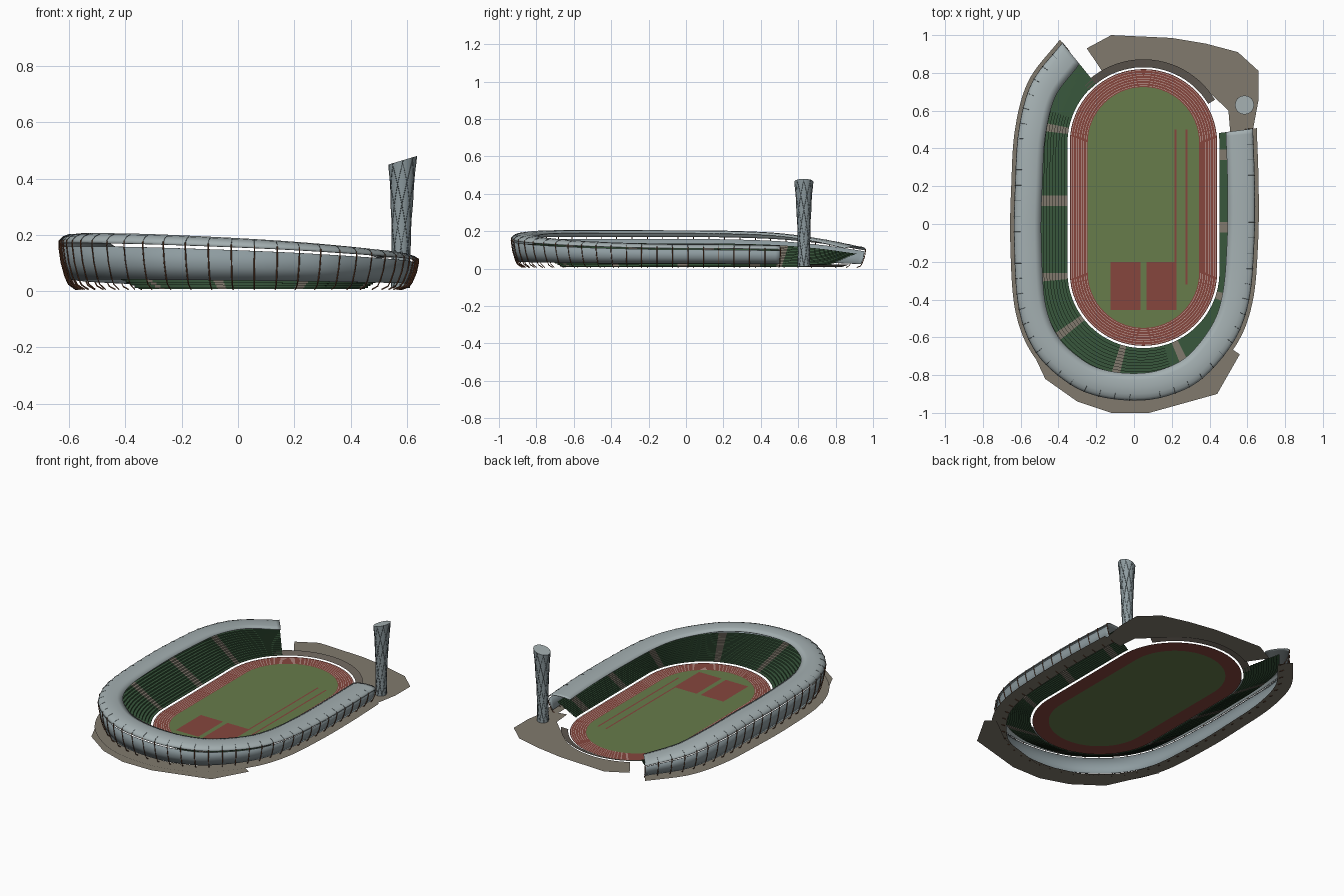
import bpy
import bmesh
import math
from mathutils import Vector

cube = bpy.data.objects.get("Cube")
if cube:
    bpy.data.objects.remove(cube, do_unlink=True)


def material(name, r, g, b):
    m = bpy.data.materials.new(name)
    m.use_nodes = True
    m.diffuse_color = (r, g, b, 1)
    m.node_tree.nodes["Principled BSDF"].inputs["Base Color"].default_value = (r, g, b, 1)
    return m


STEEL = material("pale steel", 0.37, 0.43, 0.44)
PANEL = material("blue grey panel", 0.27, 0.33, 0.35)
DARK = material("dark steel", 0.10, 0.13, 0.14)
RUST = material("rust brown", 0.17, 0.065, 0.03)
SEAT = material("seat green", 0.04, 0.095, 0.045)
PAVING = material("taupe paving", 0.22, 0.195, 0.155)
BANK = material("dark paving", 0.14, 0.12, 0.10)
GRASS = material("grass green", 0.135, 0.20, 0.07)
TRACK = material("track red", 0.24, 0.062, 0.048)
LINE = material("lane white", 0.65, 0.52, 0.48)


def mesh_object(name, verts, faces, mats):
    me = bpy.data.meshes.new(name)
    me.from_pydata(verts, [], faces)
    for m in mats:
        me.materials.append(m)
    ob = bpy.data.objects.new(name, me)
    bpy.context.collection.objects.link(ob)
    return ob


def grid(name, rows, mats, closed=False, rule=None):
    """Skin a list of equal-length point rows."""
    n, w = len(rows), len(rows[0])
    faces, index = [], []
    for i in range(n if closed else n - 1):
        k = (i + 1) % n
        for j in range(w - 1):
            faces.append((i * w + j, i * w + j + 1, k * w + j + 1, k * w + j))
            index.append(rule(i) if rule else 0)
    ob = mesh_object(name, [p for row in rows for p in row], faces, mats)
    ob.data.polygons.foreach_set("material_index", index)
    return ob


def tubes(name, paths, radius, mat):
    """Thin square bars along several paths."""
    cu = bpy.data.curves.new(name, "CURVE")
    cu.dimensions = "3D"
    cu.bevel_depth = radius
    cu.bevel_resolution = 0
    for path in paths:
        sp = cu.splines.new("POLY")
        sp.points.add(len(path) - 1)
        for q, p in zip(sp.points, path):
            q.co = (*p, 1)
    tmp = bpy.data.objects.new(name + "_path", cu)
    bpy.context.collection.objects.link(tmp)
    bpy.context.view_layer.update()
    me = bpy.data.meshes.new_from_object(tmp)
    bpy.data.objects.remove(tmp, do_unlink=True)
    me.materials.clear()
    me.materials.append(mat)
    bpy.context.collection.objects.link(bpy.data.objects.new(name, me))


def smooth(ob, angle=40):
    bpy.ops.object.select_all(action="DESELECT")
    ob.select_set(True)
    bpy.context.view_layer.objects.active = ob
    bpy.ops.object.shade_smooth_by_angle(angle=math.radians(angle))


def flat(name, outline, z, mat):
    ob = mesh_object(name, [(x, y, z) for x, y in outline], [range(len(outline))], [mat])
    bm = bmesh.new()
    bm.from_mesh(ob.data)
    bm.normal_update()
    for f in bm.faces:
        if f.normal.z < 0:
            f.normal_flip()
    bmesh.ops.triangulate(bm, faces=bm.faces[:])
    bm.to_mesh(ob.data)
    bm.free()


# Running track and field, all offsets of one spine
CX, Y0, Y1 = 0.05, -0.255, 0.43


def oval(r, steps=32):
    pts = []
    for cy, start in ((Y1, math.pi), (Y0, 0)):
        for i in range(steps + 1):
            a = start - math.pi * i / steps
            pts.append((CX + r * math.cos(a), cy + r * math.sin(a)))
    return pts


def ring(name, outer, inner, z, mat):
    rows = [[(*a, z), (*b, z)] for a, b in zip(oval(outer), oval(inner))]
    grid(name, rows, [mat], closed=True)


flat("field", oval(0.295), 0.003, GRASS)
ring("running_track", 0.39, 0.295, 0.003, TRACK)
for i in range(7):
    r = 0.302 + i * 0.0135
    ring("lane_line", r + 0.001, r - 0.001, 0.0045, LINE)


def plate(name, x0, x1, y0, y1):
    flat(name, [(x0, y0), (x1, y0), (x1, y1), (x0, y1)], 0.005, TRACK)


plate("court_left", -0.125, 0.035, -0.455, -0.2)
plate("court_right", 0.065, 0.225, -0.455, -0.2)
plate("runway_inner", 0.215, 0.225, -0.2, 0.5)
plate("runway_outer", 0.272, 0.282, -0.32, 0.5)

# Roof edge path: x, y and roof height, open at the back
EDGE = [Vector(p) for p in (
    (.63, .505, .125), (.64, .2, .13), (.637, -.1, .132), (.61, -.4, .14),
    (.53, -.62, .15), (.36, -.82, .165), (.18, -.91, .178), (0, -.935, .188),
    (-.2, -.91, .197), (-.36, -.835, .203), (-.52, -.68, .206), (-.61, -.45, .206),
    (-.635, -.1, .205), (-.63, .2, .203), (-.61, .5, .19), (-.54, .75, .16), (-.38, .96, .12))]


def resample(ctrl, n):
    ext = [2 * ctrl[0] - ctrl[1]] + ctrl + [2 * ctrl[-1] - ctrl[-2]]
    fine = []
    for a, b, c, d in zip(ext, ext[1:], ext[2:], ext[3:]):
        for k in range(30):
            t = k / 30
            fine.append(0.5 * (2 * b + (c - a) * t + (2 * a - 5 * b + 4 * c - d) * t**2
                               + (3 * b - a - 3 * c + d) * t**3))
    fine.append(ctrl[-1])
    dist = [0]
    for a, b in zip(fine, fine[1:]):
        dist.append(dist[-1] + (b - a).length)
    out, k = [], 0
    for i in range(n + 1):
        s = dist[-1] * i / n
        while k < len(fine) - 2 and dist[k + 1] < s:
            k += 1
        out.append(fine[k].lerp(fine[k + 1], (s - dist[k]) / (dist[k + 1] - dist[k])))
    return out


BAY = 3
stations = []
for p in resample(EDGE, 50 * BAY):
    inward = Vector((CX, min(max(p.y, Y0), Y1))) - p.xy
    stations.append((p.xy, inward.normalized(), inward.length, p.z))


def section(st, profile):
    """Points at (inward distance, height) on one station."""
    return [(*(st[0] + st[1] * d), z) for d, z in profile]


# Canopy roof and leaning facade
roof = grid("roof", [section(s, [(d, f * s[3]) for d, f in (
    (0, .83), (.004, .89), (.015, .94), (.035, .98), (.07, 1), (.11, .985), (.145, .93))])
    for s in stations], [STEEL])
facade = grid("facade", [section(s, [(.03, .2 * s[3]), (.014, .45 * s[3]), (.006, .77 * s[3])])
                         for s in stations], [PANEL])
for ob, t in ((roof, 0.004), (facade, 0.003)):
    mod = ob.modifiers.new("thickness", "SOLIDIFY")
    mod.thickness = t
    mod.offset = -1
    smooth(ob)

# Ribs from the ground to the roof lip
tubes("facade_ribs", [section(s, [(.06, .006), (.034, .12 * s[3]), (.022, .25 * s[3]),
                                  (.008, .5 * s[3]), (.0, .78 * s[3]), (.001, .88 * s[3])])
                      for s in stations[::BAY]], 0.0025, RUST)
tubes("roof_seams", [section(s, [(.001, .88 * s[3]), (.014, .945 * s[3]), (.035, .985 * s[3])])
                     for s in stations[::BAY]], 0.001, DARK)

# Stepped seating with paved aisles
ROWS = 14
aisles = set()
for a in ((.47, .37), (.47, -.03), (.43, -.38), (.23, -.65), (-.07, -.7),
          (-.33, -.55), (-.42, -.27), (-.42, .13), (-.42, .51)):
    k = min(range(len(stations)), key=lambda i: abs(
        (Vector(a) - stations[i][0]).normalized().cross(stations[i][1]))
        + 9 * ((Vector(a) - stations[i][0]).length > 0.36))
    aisles |= {k - 1, k}


def steps(s):
    start, width, rise = s[2] - 0.402, s[2] - 0.462, 0.66 * s[3] - 0.012
    prof = [(start, 0.008)]
    for i in range(ROWS):
        z = 0.012 + rise * i / (ROWS - 1)
        prof += [(start - width * i / ROWS, z), (start - width * (i + 1) / ROWS, z)]
    return section(s, prof[::-1])


grid("seating", [steps(s) for s in stations], [SEAT, PAVING], rule=lambda i: int(i in aisles))

# Paving around the bowl, front apron and rear plaza
grid("perimeter_paving", [section(s, [(-.02, .015), (.07, .015)]) for s in stations], [PAVING])
flat("front_apron", [(-.62, -.5), (-.47, -.82), (-.3, -.94), (-.12, -1), (.08, -1), (.44, -.9),
                     (.56, -.69), (.5, -.65), (.33, -.78), (0, -.88), (-.33, -.79), (-.53, -.55)],
     0.01, PAVING)


def arc(r, a0, a1, n=24):
    angles = [math.radians(a0 + (a1 - a0) * i / n) for i in range(n + 1)]
    return [(CX + r * math.cos(a), Y1 + r * math.sin(a)) for a in angles]


flat("rear_plaza", [(-.25, .93), (-.12, 1), (.2, .985), (.38, .955), (.55, .91), (.66, .81),
                    (.66, .66), (.63, .5), (.51, .48), (.5, .6)] + arc(0.436, 42, 120),
     0.012, PAVING)
grid("rear_bank", [[(*a, .022), (*b, .008)] for a, b in zip(arc(.442, 136, 31), arc(.4, 136, 31))],
     [BANK])

# Flared tower with a slanted top and diagonal lattice
SIDES, LEVELS = 24, 12


def tower_point(a, t, grow=0.0):
    r = 0.033 - 0.008 * t + 0.025 * t * t + grow
    top = 0.465 + 0.3 * r * math.cos(a)
    return (0.577 + 0.008 * t + r * math.cos(a), 0.63 + r * math.sin(a), 0.012 + t * (top - 0.012))


rows = [[tower_point(-math.tau * i / SIDES, j / LEVELS) for j in range(LEVELS + 1)]
        for i in range(SIDES)]
smooth(grid("tower", rows, [PANEL], closed=True))
cap = mesh_object("tower_cap", [tower_point(math.tau * i / SIDES, 1) for i in range(SIDES)],
                  [range(SIDES)], [STEEL])
tubes("tower_lattice", [[tower_point(math.tau * i / 8 + way * 2.4 * j / 20, j / 20, 0.0003)
                         for j in range(21)] for i in range(8) for way in (-1, 1)], 0.0012, DARK)
